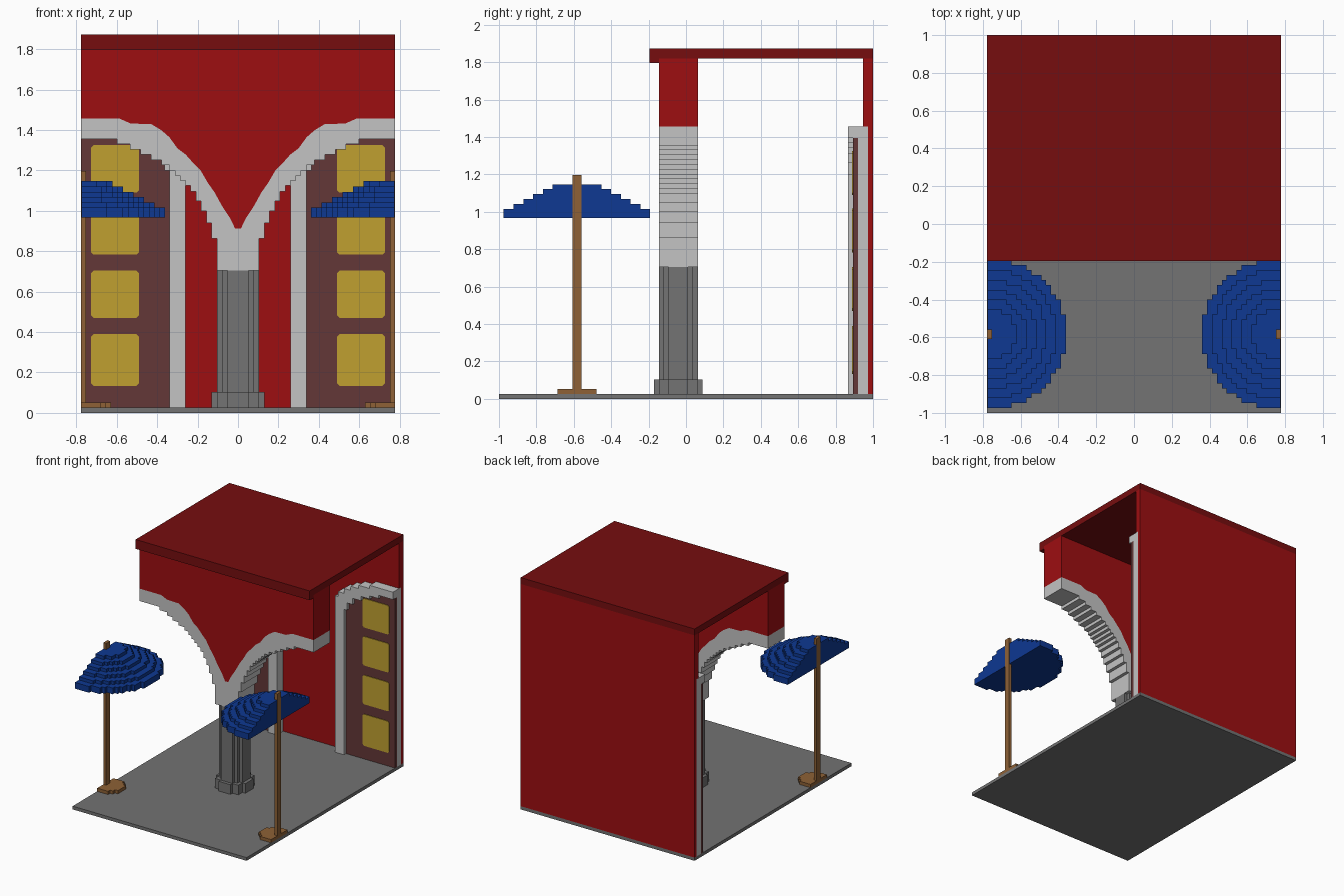
import bpy, bmesh, math

cube = bpy.data.objects.get("Cube")
if cube:
    bpy.data.objects.remove(cube, do_unlink=True)


def material(name, rgb):
    lin = [(c / 255 / 12.92) if c < 11 else ((c / 255 + 0.055) / 1.055) ** 2.4 for c in rgb]
    m = bpy.data.materials.new(name)
    m.use_nodes = True
    m.diffuse_color = (*lin, 1)
    m.node_tree.nodes["Principled BSDF"].inputs["Base Color"].default_value = (*lin, 1)
    return m


RED = material("wall red", (158, 14, 17))
DARK_RED = material("roof dark red", (118, 13, 15))
WHITE = material("trim light grey", (195, 195, 195))
GREY = material("stone grey", (115, 115, 115))
BROWN = material("door brown", (99, 55, 55))
YELLOW = material("panel yellow", (192, 160, 48))
BLUE = material("umbrella blue", (14, 56, 146))
WOOD = material("pole wood", (142, 97, 54))

V = 0.0261      # size of one block
W = 0.777       # half width of the whole set
G = 0.026       # top of the ground


def prism(name, pts, axis, a, b, mat):
    """Extrude a 2D outline from a to b along the y or z axis."""
    bm = bmesh.new()
    to3d = (lambda p, d: (p[0], d, p[1])) if axis == "y" else (lambda p, d: (p[0], p[1], d))
    face = bm.faces.new([bm.verts.new(to3d(p, a)) for p in pts])
    new = bmesh.ops.extrude_face_region(bm, geom=[face])["geom"]
    shift = (0, b - a, 0) if axis == "y" else (0, 0, b - a)
    bmesh.ops.translate(bm, vec=shift, verts=[v for v in new if isinstance(v, bmesh.types.BMVert)])
    bmesh.ops.recalc_face_normals(bm, faces=bm.faces)
    mesh = bpy.data.meshes.new(name)
    bm.to_mesh(mesh)
    bm.free()
    mesh.materials.append(mat)
    ob = bpy.data.objects.new(name, mesh)
    bpy.context.collection.objects.link(ob)
    return ob


def box(name, x0, x1, y0, y1, z0, z1, mat):
    return prism(name, [(x0, y0), (x1, y0), (x1, y1), (x0, y1)], "z", z0, z1, mat)


def steps(levels, x_end):
    """Staircase: each (x, z) holds its height until the next x."""
    out = []
    for i, (x, z) in enumerate(levels):
        nx = levels[i + 1][0] if i + 1 < len(levels) else x_end
        out += [(x, z), (nx, z)]
    return out


def flip(pts, s=-1):
    return [(s * x, z) for x, z in pts]


def block_circle(cx, cy, r, x_max=9):
    """Outline of a disc made of square blocks, cut off at x_max."""
    n = round(r / V)
    left, right = [], []
    for i in range(-n, n):
        h = max(1, round(math.sqrt(max(0, r * r - ((i + 0.5) * V) ** 2)) / V)) * V
        for y in (cy + i * V, cy + (i + 1) * V):
            left.append((cx - h, y))
            right.append((min(cx + h, x_max), y))
    pts = right + left[::-1]
    # drop points that lie on straight runs
    keep = []
    for i, p in enumerate(pts):
        q, t = pts[i - 1], pts[(i + 1) % len(pts)]
        if abs((p[0] - q[0]) * (t[1] - p[1]) - (p[1] - q[1]) * (t[0] - p[0])) > 1e-8:
            keep.append(p)
    return keep


# Ground and roof with its front lip
box("ground", -W, W, -1, 1, 0, G, GREY)
box("roof", -W, W, -0.145, 1, 1.82, 1.872, DARK_RED)
box("roof_lip", -W, W, -0.196, -0.145, 1.797, 1.872, DARK_RED)

# Column
CY = -0.041
prism("column_base", block_circle(0, CY, 5 * V), "z", G, 0.104, GREY)
prism("column_shaft", block_circle(0, CY, 4 * V), "z", 0.104, 0.705, GREY)

# Front wall: twin half arches meeting over the column
under = steps([(0.104, 0.862), (0.13, 0.94), (0.156, 1.0), (0.182, 1.05), (0.208, 1.095),
               (0.234, 1.125), (0.26, 1.15), (0.286, 1.175), (0.313, 1.2), (0.339, 1.226),
               (0.378, 1.252), (0.43, 1.278), (0.482, 1.304), (0.535, 1.33), (0.6, 1.356)], W)
under = [(0.104, 0.705)] + under
upper = [(0.014, 0.912), (0.04, 0.965), (0.08, 1.026), (0.115, 1.09), (0.15, 1.14), (0.185, 1.2),
         (0.22, 1.235), (0.26, 1.28), (0.30, 1.31), (0.34, 1.365), (0.38, 1.4), (0.43, 1.43),
         (0.53, 1.432), (0.585, 1.456), (W, 1.456)]
edge = flip(upper)[::-1] + upper
prism("arch_trim", edge + under[::-1] + flip(under), "y", -0.145, 0.064, WHITE)
prism("front_wall", edge + [(W, 1.82), (-W, 1.82)], "y", -0.145, 0.064, RED)

# Back wall with notches for the two doorways
outer = [(0.26, G)] + steps([(0.26, 1.29), (0.286, 1.33), (0.339, 1.37), (0.40, 1.403),
                             (0.47, 1.43), (0.57, 1.456)], W)
inner = [(0.339, G)] + steps([(0.339, 1.2), (0.365, 1.26), (0.417, 1.31), (0.49, 1.345),
                              (0.57, 1.37), (0.65, 1.396)], W)
box("back_wall", -W, W, 0.973, 1, G, 1.82, RED)
prism("back_wall_face", flip(outer)[::-1] + outer + [(W, 1.82), (-W, 1.82)],
      "y", 0.947, 0.973, RED)

PY = -0.583     # umbrella centre line
for side, s in (("left", 1), ("right", -1)):
    # Doorway
    prism(side + "_door_trim", flip(outer + inner[::-1], s), "y", 0.867, 0.973, WHITE)
    leaf = flip(inner + [(W, G)], s)
    prism(side + "_door_backing", leaf, "y", 0.92, 0.973, WHITE)
    prism(side + "_door", leaf, "y", 0.893, 0.92, BROWN)
    # Door panels with clipped corners
    for i, (z0, z1) in enumerate([(0.134, 0.39), (0.47, 0.705), (0.783, 1.018), (1.09, 1.325)]):
        x0, x1, c = 0.491, 0.727, 0.012
        pts = [(x0 + c, z0), (x1 - c, z0), (x1, z0 + c), (x1, z1 - c),
               (x1 - c, z1), (x0 + c, z1), (x0, z1 - c), (x0, z0 + c)]
        prism(f"{side}_door_panel_{i + 1}", flip(pts, s), "y", 0.888, 0.893, YELLOW)
    # Half umbrella: stacked discs on a pole and foot
    prism(side + "_umbrella_foot", flip(block_circle(0.732, PY, 4 * V, W), s), "z", G, 0.052, WOOD)
    xs = sorted((s * 0.752, s * W))
    box(side + "_umbrella_pole", *xs, PY - 0.025, PY + 0.025, 0.052, 1.197, WOOD)
    z = 0.966
    for i, n in enumerate((15, 13, 11, 9, 7, 5)):
        top = 1.016 + 0.0262 * i
        prism(f"{side}_umbrella_tier_{i + 1}", flip(block_circle(0.752, PY, n * V, 0.775), s),
              "z", z, top, BLUE)
        z = top
